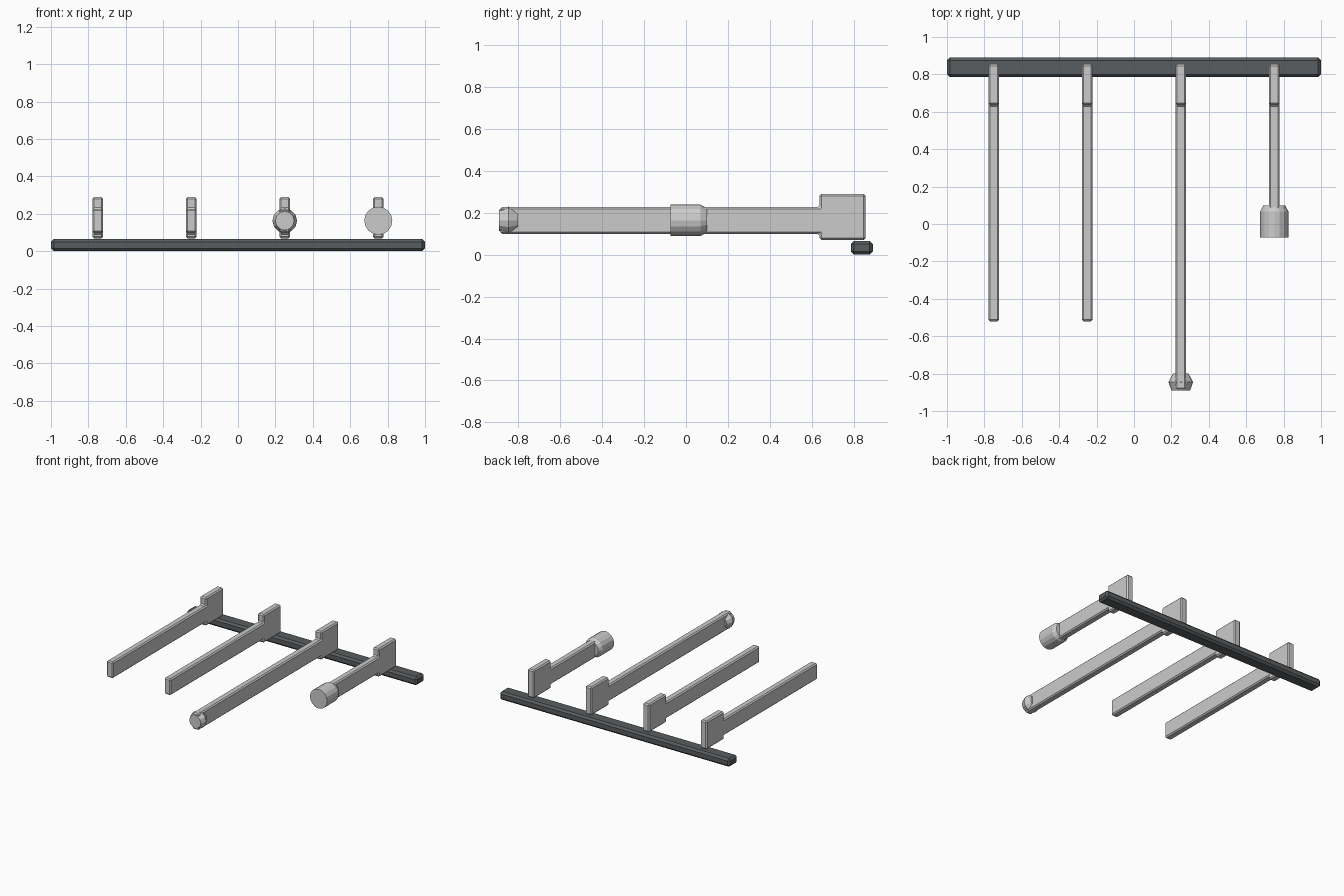
import bpy, bmesh, math

if "Cube" in bpy.data.objects:
    bpy.data.objects.remove(bpy.data.objects["Cube"])

AXIS_Z = 0.163


def finish(name, bm, bevel=0):
    bmesh.ops.recalc_face_normals(bm, faces=bm.faces)
    mesh = bpy.data.meshes.new(name)
    bm.to_mesh(mesh)
    bm.free()
    ob = bpy.data.objects.new(name, mesh)
    bpy.context.collection.objects.link(ob)
    if bevel:
        mod = ob.modifiers.new("bevel", 'BEVEL')
        mod.width = bevel
        mod.segments = 1
    return ob


def prism(name, profile, x0, x1, bevel):
    """Extrude a (y, z) outline along x."""
    bm = bmesh.new()
    face = bm.faces.new([bm.verts.new((x0, y, z)) for y, z in profile])
    ext = bmesh.ops.extrude_face_region(bm, geom=[face])
    moved = [g for g in ext["geom"] if isinstance(g, bmesh.types.BMVert)]
    bmesh.ops.translate(bm, verts=moved, vec=(x1 - x0, 0, 0))
    return finish(name, bm, bevel)


def turned(name, x, rings, sides):
    """Faceted solid of revolution along y from (y, radius) rings."""
    bm = bmesh.new()
    loops = []
    for y, r in rings:
        angles = [2 * math.pi * i / sides for i in range(sides)]
        loops.append([bm.verts.new((x + r * math.cos(a), y, AXIS_Z + r * math.sin(a)))
                      for a in angles])
    for a, b in zip(loops, loops[1:]):
        for i in range(sides):
            j = (i + 1) % sides
            bm.faces.new((a[i], a[j], b[j], b[i]))
    bm.faces.new(loops[0])
    bm.faces.new(loops[-1])
    return finish(name, bm)


# Dark cross rail at the back
rail = prism("rail", [(0.785, 0), (0.89, 0), (0.89, 0.065), (0.785, 0.065)], -1, 1, 0.015)
dark = bpy.data.materials.new("dark_grey")
dark.diffuse_color = (0.1, 0.11, 0.115, 1)
dark.use_nodes = True
dark.node_tree.nodes["Principled BSDF"].inputs["Base Color"].default_value = dark.diffuse_color
rail.data.materials.append(dark)

# Four arms with a block head over the rail
for n, (x, tip) in enumerate([(-0.75, -0.52), (-0.25, -0.52), (0.25, -0.885), (0.75, 0.0)], 1):
    outline = [(tip, 0.098), (0.637, 0.098), (0.637, 0.069), (0.855, 0.069),
               (0.855, 0.289), (0.637, 0.289), (0.637, 0.226), (tip, 0.226)]
    prism(f"arm_{n}", outline, x - 0.028, x + 0.028, 0.009)

# End fittings on the right-hand arms
turned("knob_tip", 0.25, [(-0.89, 0.05), (-0.845, 0.066), (-0.80, 0.042)], 12)
turned("cylinder_tip", 0.75, [(-0.073, 0.075), (0.068, 0.075), (0.1, 0.058)], 16)
